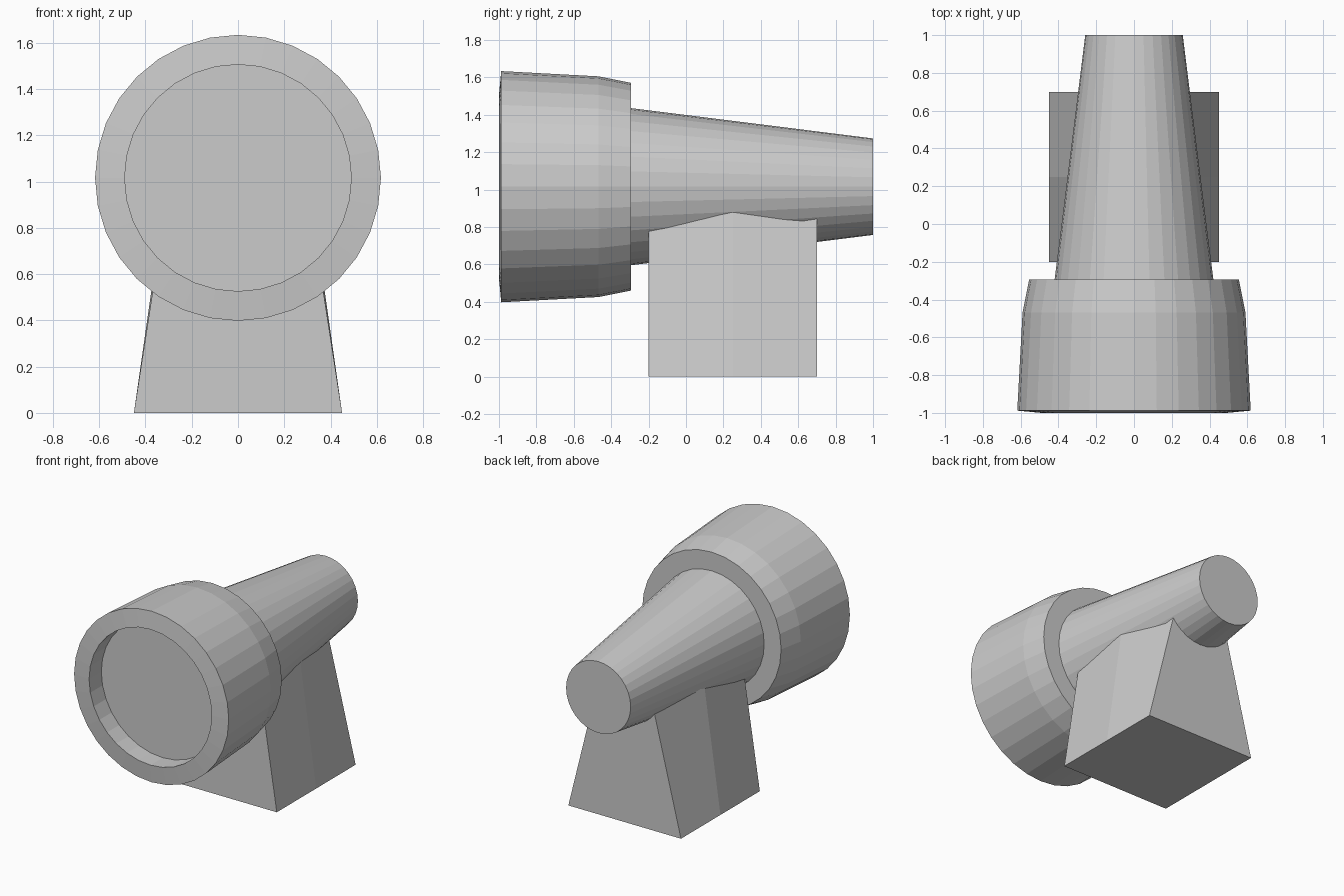
import bpy, bmesh
from math import sin, cos, tau

if "Cube" in bpy.data.objects:
    bpy.data.objects.remove(bpy.data.objects["Cube"])

AXIS_Z = 1.016
SIDES = 32


def make_object(name, bm):
    bmesh.ops.recalc_face_normals(bm, faces=bm.faces)
    mesh = bpy.data.meshes.new(name)
    bm.to_mesh(mesh)
    bm.free()
    obj = bpy.data.objects.new(name, mesh)
    bpy.context.collection.objects.link(obj)
    return obj


def lathe_y(name, profile):
    """Revolve (radius, y) points about the horizontal axis, capping both ends."""
    bm = bmesh.new()
    rings = [[bm.verts.new((r * sin(tau * i / SIDES), y, AXIS_Z + r * cos(tau * i / SIDES)))
              for i in range(SIDES)] for r, y in profile]
    for a, b in zip(rings, rings[1:]):
        for i in range(SIDES):
            j = (i + 1) % SIDES
            bm.faces.new((a[i], a[j], b[j], b[i]))
    bm.faces.new(rings[0])
    bm.faces.new(rings[-1])
    return make_object(name, bm)


# Tapered barrel with a wide hood and a recessed front disc
lathe_y("lamp_body", [(0.49, -0.86), (0.49, -1.0), (0.618, -0.988), (0.59, -0.468),
                      (0.555, -0.293), (0.42, -0.293), (0.258, 1.0)])

# Stand: three cross-sections, each (y, half width at the top), rising into the barrel
TOP_Z = 1.0
bm = bmesh.new()
sections = []
for y, top in ((-0.2, 0.295), (0.25, 0.307), (0.7, 0.20)):
    sections.append([bm.verts.new(p) for p in
                     ((-0.45, y, 0), (0.45, y, 0), (top, y, TOP_Z), (-top, y, TOP_Z))])
for a, b in zip(sections, sections[1:]):
    for i in range(4):
        j = (i + 1) % 4
        bm.faces.new((a[i], a[j], b[j], b[i]))
bm.faces.new(sections[0])
bm.faces.new(sections[-1])
make_object("stand", bm)
